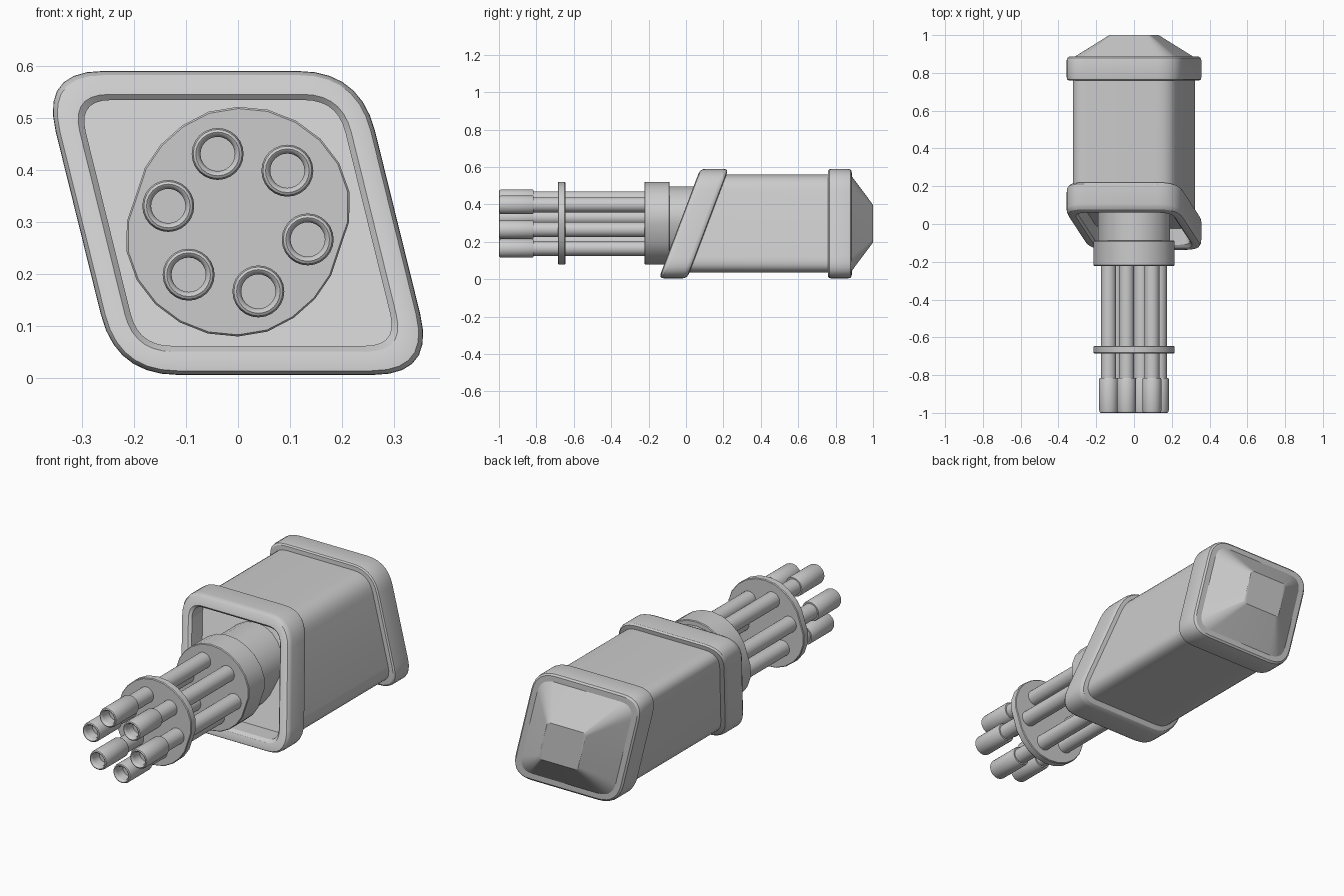
import bpy, bmesh, math
from mathutils import Vector

if "Cube" in bpy.data.objects:
    bpy.data.objects.remove(bpy.data.objects["Cube"])

ZC, HALF_W, HALF_H, SHEAR, SLANT = 0.2975, 0.3075, 0.2925, -0.247, 0.378


def loft(name, rings, caps=True, closed=False, angle=30):
    """Skin a list of equal-length point rings."""
    bm = bmesh.new()
    vs = [[bm.verts.new(p) for p in ring] for ring in rings]
    n = len(vs[0])
    pairs = list(zip(vs, vs[1:])) + ([(vs[-1], vs[0])] if closed else [])
    for a, b in pairs:
        for i in range(n):
            j = (i + 1) % n
            bm.faces.new((a[i], a[j], b[j], b[i]))
    if caps and not closed:
        bm.faces.new(vs[0])
        bm.faces.new(vs[-1])
    bmesh.ops.recalc_face_normals(bm, faces=bm.faces)
    me = bpy.data.meshes.new(name)
    bm.to_mesh(me)
    bm.free()
    ob = bpy.data.objects.new(name, me)
    bpy.context.collection.objects.link(ob)
    bpy.ops.object.select_all(action='DESELECT')
    ob.select_set(True)
    bpy.context.view_layer.objects.active = ob
    bpy.ops.object.shade_smooth_by_angle(angle=math.radians(angle))
    return ob


def housing_ring(d, y, slant=0.0):
    """Rounded leaning parallelogram inset by d, optionally slanted in y."""
    w, h, r = HALF_W - d * 1.03, HALF_H - d, max(0.12 - d, 0.02)
    corners = [Vector((sx * w + SHEAR * sz * h, sz * h))
               for sx, sz in ((-1, -1), (1, -1), (1, 1), (-1, 1))]
    pts = []
    for i, c in enumerate(corners):
        a = c + (corners[i - 1] - c).normalized() * r
        b = c + (corners[(i + 1) % 4] - c).normalized() * r
        for k in range(8):
            t = k / 7
            p = a * (1 - t) ** 2 + c * 2 * t * (1 - t) + b * t * t
            z = p.y + ZC
            pts.append((p.x, y + slant * z, z))
    return pts


def circle(cx, cz, r, y, n=24):
    return [(cx + r * math.cos(2 * math.pi * i / n), y,
             cz + r * math.sin(2 * math.pi * i / n)) for i in range(n)]


# Uneven rounded outline shared by hub, neck and plate (half turn, repeated)
HALF_RADII = [.214, .222, .225, .225, .224, .223, .221, .219, .214, .210, .207, .203]


def disc_ring(scale, y):
    radii = HALF_RADII * 2
    n = len(radii)
    return [(scale * r * math.cos(2 * math.pi * i / n), y,
             0.3 + scale * r * math.sin(2 * math.pi * i / n)) for i, r in enumerate(radii)]


# Slanted front collar
Y0 = -0.147
collar = [(.056, .115), (.056, .014), (.045, .001), (.024, 0), (.008, .005), (.001, .018),
          (0, .03), (0, .125), (.002, .138), (.009, .148), (.03, .152)]
loft("front_collar", [housing_ring(d, Y0 + y, SLANT) for d, y in collar], closed=True)

# Main body with recessed slanted front face
loft("housing_body", [housing_ring(.03, Y0 + .1, SLANT), housing_ring(.03, .80)])

# Rear band
band = [(.035, .758), (.009, .76), (.002, .766), (0, .776), (0, .868), (.003, .879),
        (.012, .886), (.045, .887)]
loft("rear_band", [housing_ring(d, y) for d, y in band])

# Tapered rear cap
loft("rear_cap", [housing_ring(.038, .87), housing_ring(.038, .885), housing_ring(.192, 1.0)])

# Neck, hub and barrel plate
loft("barrel_neck", [disc_ring(.89, -.1), disc_ring(.89, .2)])
loft("barrel_hub", [disc_ring(s, y) for s, y in
                    ((.985, -.222), (1, -.218), (1, -.092), (.985, -.088))])
loft("barrel_plate", [disc_ring(s, y) for s, y in
                      ((.985, -.685), (1, -.681), (1, -.649), (.985, -.645))])

# Six barrels with hollow muzzles
barrel = [(.033, -.94), (.033, -.986), (.037, -.997), (.042, -1), (.047, -.997), (.05, -.988),
          (.05, -.822), (.047, -.815), (.04, -.815), (.04, -.2)]
for k in range(6):
    a = math.radians(106.5 + 60 * k)
    cx, cz = .138 * math.cos(a), .298 + .138 * math.sin(a)
    loft(f"barrel_{k + 1}", [circle(cx, cz, r, y) for r, y in barrel], angle=40)
